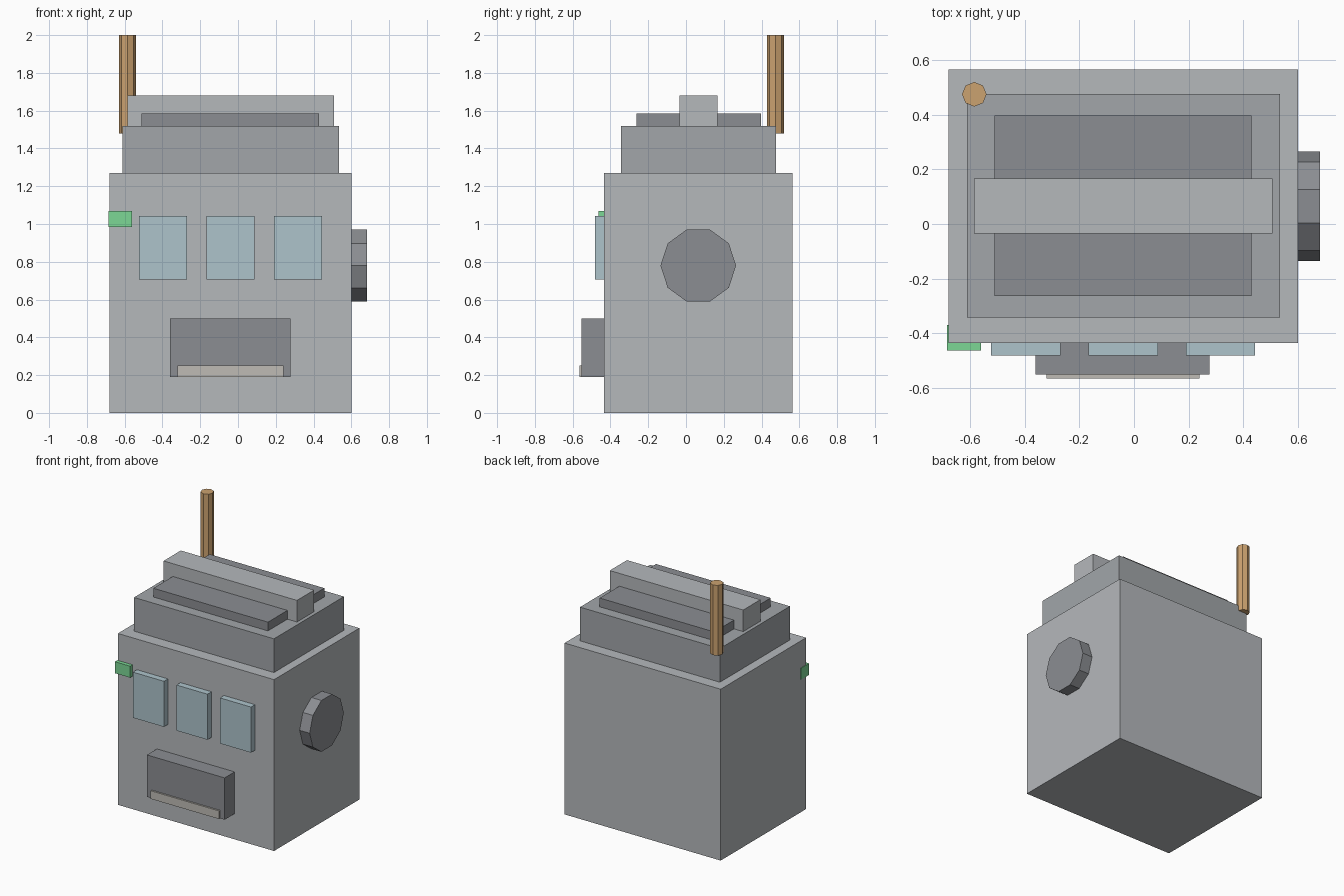
import bpy
import math

if "Cube" in bpy.data.objects:
    bpy.data.objects.remove(bpy.data.objects["Cube"])


def material(name, r, g, b):
    m = bpy.data.materials.new(name)
    m.diffuse_color = (r, g, b, 1)
    m.use_nodes = True
    m.node_tree.nodes["Principled BSDF"].inputs["Base Color"].default_value = m.diffuse_color
    return m


GREY = material("grey", 0.46, 0.48, 0.50)
MID_GREY = material("mid_grey", 0.36, 0.38, 0.40)
DARK_GREY = material("dark_grey", 0.26, 0.27, 0.29)
GLASS = material("glass", 0.42, 0.55, 0.60)
GREEN = material("green", 0.20, 0.68, 0.30)
COPPER = material("copper", 0.60, 0.36, 0.16)
BEIGE = material("beige", 0.52, 0.50, 0.46)


def finish(name, mat):
    ob = bpy.context.object
    ob.name = name
    ob.data.materials.append(mat)
    bpy.ops.object.transform_apply(location=False, rotation=True, scale=True)
    return ob


def box(name, x, y, z, mat):
    """Box from (min, max) pairs along each axis."""
    spans = (x, y, z)
    bpy.ops.mesh.primitive_cube_add(size=1, location=[(a + b) / 2 for a, b in spans])
    bpy.context.object.scale = [b - a for a, b in spans]
    return finish(name, mat)


def cylinder(name, sides, radius, depth, loc, rot, mat):
    bpy.ops.mesh.primitive_cylinder_add(vertices=sides, radius=radius, depth=depth,
                                        location=loc, rotation=rot)
    return finish(name, mat)


FRONT = -0.435

# Main housing and stepped top
box("body", (-0.68, 0.60), (FRONT, 0.565), (0, 1.27), GREY)
box("upper_tier", (-0.612, 0.535), (-0.343, 0.477), (1.27, 1.52), MID_GREY)
box("roof_slab", (-0.51, 0.43), (-0.263, 0.397), (1.52, 1.585), DARK_GREY)
box("roof_bar", (-0.586, 0.508), (-0.035, 0.167), (1.52, 1.68), GREY)

# Row of three windows on the front
for i in range(3):
    cx = -0.04 + (i - 1) * 0.357
    box(f"window_{i + 1}", (cx - 0.127, cx + 0.127), (-0.482, FRONT), (0.705, 1.043), GLASS)

# Dispenser with its tray lip
box("dispenser", (-0.36, 0.277), (-0.552, FRONT), (0.19, 0.50), DARK_GREY)
box("tray_lip", (-0.32, 0.24), (-0.565, -0.552), (0.19, 0.25), BEIGE)

# Indicator lamp wrapped around the front left edge
box("indicator", (-0.685, -0.56), (-0.463, -0.37), (0.985, 1.07), GREEN)

# Ten-sided knob on the right side, with a corner pointing along y
cylinder("side_knob", 10, 0.20, 0.082, (0.641, 0.065, 0.78), (0, math.pi / 2, 0), DARK_GREY)

# Octagonal antenna at the back left corner
cylinder("antenna", 8, 0.045, 0.52, (-0.585, 0.475, 1.74), (0, 0, 0), COPPER)
